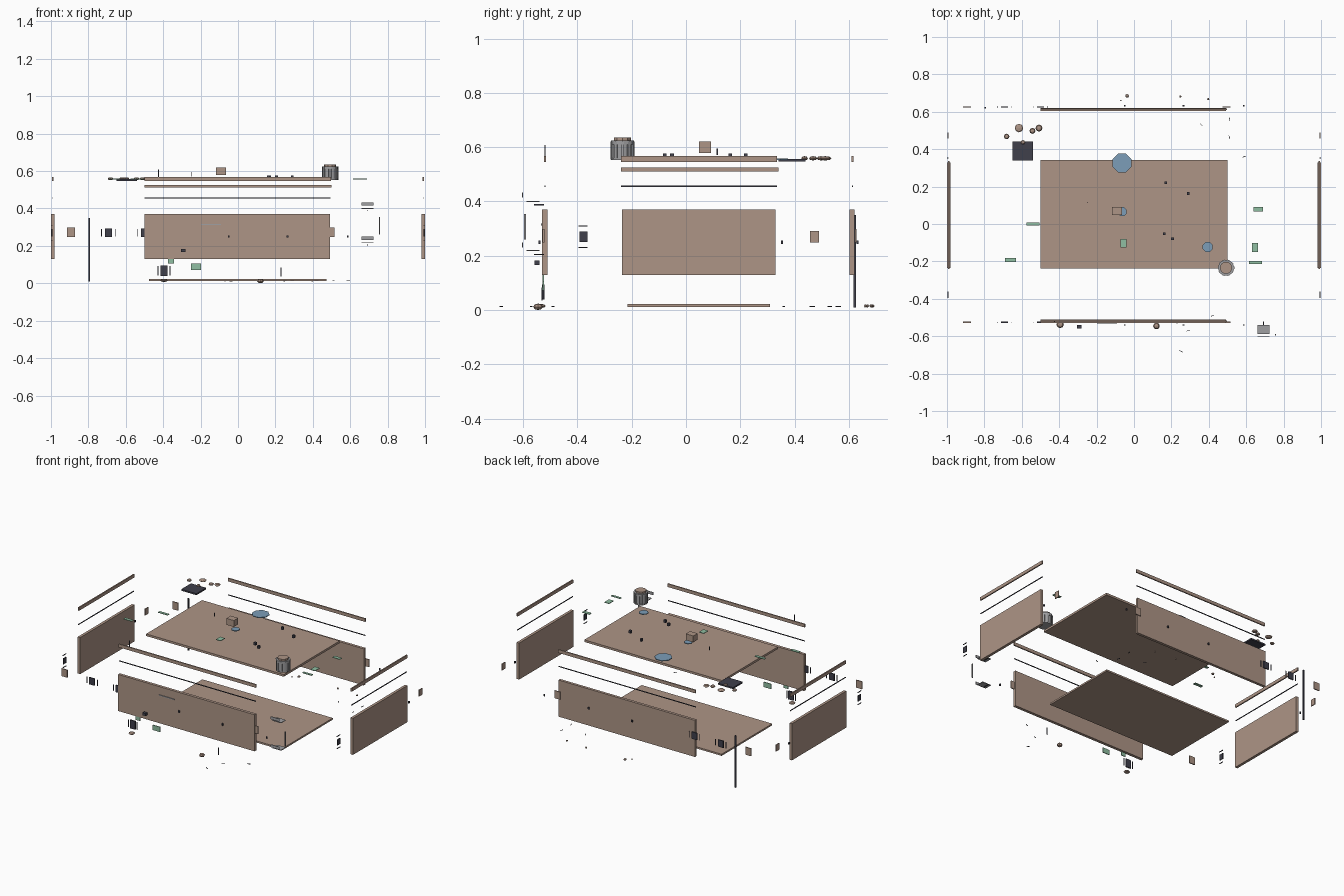
import bpy, bmesh
from mathutils import Matrix

COL = {"wood": (0.42, 0.30, 0.24), "dark": (0.05, 0.05, 0.07), "green": (0.28, 0.52, 0.36),
       "blue": (0.20, 0.34, 0.48), "grey": (0.35, 0.35, 0.36)}
mats = {}
for key, c in COL.items():
    mats[key] = bpy.data.materials.new(key)
    mats[key].diffuse_color = (*c, 1)


def finish(bm, name, col):
    me = bpy.data.meshes.new(name)
    bm.to_mesh(me)
    bm.free()
    me.materials.append(mats[col])
    ob = bpy.data.objects.new(name, me)
    bpy.context.collection.objects.link(ob)
    return ob


def box(name, x0, x1, y0, y1, z0, z1, col="wood"):
    bm = bmesh.new()
    m = Matrix.Translation(((x0 + x1) / 2, (y0 + y1) / 2, (z0 + z1) / 2)) @ Matrix.Diagonal((x1 - x0, y1 - y0, z1 - z0, 1))
    bmesh.ops.create_cube(bm, size=1, matrix=m)
    return finish(bm, name, col)


def cbox(name, c, s, col="wood"):
    return box(name, *[v for k in range(3) for v in (c[k] - s[k] / 2, c[k] + s[k] / 2)], col)


def disc(name, x, y, z0, z1, r, n, col):
    bm = bmesh.new()
    bmesh.ops.create_cone(bm, cap_ends=True, segments=n, radius1=r, radius2=r, depth=z1 - z0,
                          matrix=Matrix.Translation((x, y, (z0 + z1) / 2)) @ Matrix.Rotation(3.14159 / n, 4, 'Z'))
    return finish(bm, name, col)


def pebble(name, x, y, z, r, h, col="wood"):
    bm = bmesh.new()
    bmesh.ops.create_uvsphere(bm, u_segments=8, v_segments=4, radius=1,
                              matrix=Matrix.Translation((x, y, z)) @ Matrix.Diagonal((r, r, h, 1)))
    return finish(bm, name, col)


# Base and lid boards
box("base_board", -0.476, 0.472, -0.215, 0.31, 0.012, 0.023)
box("lid_board", -0.5, 0.5, -0.239, 0.341, 0.511, 0.525)

# Four walls, each with an upper rim and a thin trim strip
for n, y0, y1, s in (("front", -0.53, -0.511, -0.52), ("back", 0.603, 0.621, 0.613)):
    box(n + "_wall", -0.5, 0.492, y0, y1, 0.13, 0.37)
    box(n + "_rim", -0.5, 0.497, s - 0.004, s + 0.004, 0.546, 0.567)
    box(n + "_trim", -0.5, 0.495, s - 0.002, s + 0.002, 0.453, 0.458, "dark")
for n, sx in (("left", -1), ("right", 1)):
    x0, x1 = sorted((sx, sx * 0.982))
    box(n + "_wall", x0, x1, -0.235, 0.329, 0.13, 0.37)
    x = sx * 0.991
    box(n + "_rim", x - 0.004, x + 0.004, -0.24, 0.336, 0.546, 0.567)
    box(n + "_trim", x - 0.002, x + 0.002, -0.24, 0.336, 0.453, 0.458, "dark")

# Front and back fittings: wooden plates, dark plates with side strips, bolts
for n, y, yb in (("front", -0.525, -0.54), ("back", 0.626, 0.632)):
    for x in (-0.892, 0.495):
        cbox(n + "_wood_plate", (x, y, 0.273), (0.042, 0.006, 0.05))
    for x in (-0.692, -0.5):
        cbox(n + "_dark_plate", (x, y, 0.271), (0.038, 0.006, 0.046), "dark")
        for d in (-0.038, 0.038):
            cbox(n + "_plate_strip", (x + d, y, 0.271), (0.004, 0.004, 0.04), "dark")
    for x in (-0.05, 0.265, 0.587):
        cbox(n + "_bolt", (x, yb, 0.25), (0.009, 0.007, 0.013), "dark")

# Side fittings
for n, x in (("left", -0.995), ("right", 0.995)):
    cbox(n + "_wood_plate", (x, 0.473, 0.27), (0.005, 0.033, 0.043))
    cbox(n + "_dark_plate", (x, -0.377, 0.27), (0.005, 0.03, 0.038), "dark")
    for z in (0.23, 0.31):
        cbox(n + "_plate_strip", (x, -0.379, z), (0.004, 0.034, 0.004), "dark")
    cbox(n + "_bolt", (x, 0.353, 0.25), (0.007, 0.007, 0.013), "dark")

# Upright rod behind
box("rear_rod", -0.8, -0.79, 0.617, 0.626, 0.01, 0.35, "dark")

# Small block, dark slab and tub above the lid
box("small_block", -0.117, -0.063, 0.047, 0.092, 0.578, 0.62)
box("dark_slab", -0.65, -0.54, 0.34, 0.441, 0.547, 0.557, "dark")
bx, by = 0.492, -0.234
disc("tub_body", bx, by, 0.555, 0.618, 0.04, 10, "grey")
disc("tub_band", bx, by, 0.610, 0.625, 0.044, 10, "grey")
disc("tub_foot", bx, by, 0.553, 0.560, 0.044, 10, "grey")
disc("tub_lid", bx, by, 0.62, 0.636, 0.033, 10, "wood")
for k in range(5):
    ob = cbox("tub_stave", (0, 0, 0.588), (0.088, 0.012, 0.066), "grey")
    ob.location = (bx, by, 0)
    ob.rotation_euler[2] = k * 3.14159 / 5

# Blue discs, green chips and bolts over the lid
for x, y, r in ((-0.064, 0.326, 0.054), (-0.064, 0.066, 0.026), (0.394, -0.123, 0.029)):
    disc("blue_disc", x, y, 0.553, 0.558, r, 8, "blue")
for x, y, w, d in ((-0.54, 0, 0.07, 0.018), (-0.66, -0.193, 0.06, 0.02), (-0.056, -0.103, 0.034, 0.045),
                   (0.665, 0.079, 0.052, 0.023), (0.647, -0.125, 0.034, 0.048), (0.65, -0.205, 0.068, 0.016)):
    cbox("green_chip", (x, y, 0.558), (w, d, 0.004), "green")
for x, y in ((0.17, 0.22), (0.29, 0.163), (0.162, -0.052), (0.206, -0.078)):
    cbox("lid_bolt", (x, y, 0.567), (0.014, 0.014, 0.018), "dark")
cbox("lid_pin", (-0.25, 0.115, 0.583), (0.004, 0.004, 0.024), "dark")
cbox("rim_pin", (-0.425, -0.52, 0.587), (0.004, 0.004, 0.042), "dark")

# Flat pebbles beside the slab and on the floor
for x, y, r in ((-0.615, 0.513, 0.023), (-0.681, 0.468, 0.015), (-0.543, 0.498, 0.016),
                (-0.508, 0.513, 0.019), (-0.594, 0.437, 0.012)):
    pebble("upper_pebble", x, y, 0.559, r, 0.008)
pebble("floor_pebble", 0.12, -0.545, 0.012, 0.018, 0.012)
for x, y, r in ((-0.037, 0.685, 0.01), (0.248, 0.682, 0.006), (0.397, 0.668, 0.006), (-0.07, 0.66, 0.004)):
    pebble("floor_crumb", x, y, 0.015, r, 0.006)

# Thin splinters on the floor
for x, y, a in ((0.36, 0.53, -0.8), (0.51, 0.56, 1.4), (0.51, 0.465, 1.9), (0.59, 0.36, 0.3),
                (0.42, -0.49, 0.4), (0.25, -0.68, -0.5), (0.29, -0.57, 0.3)):
    ob = cbox("floor_splinter", (0, 0, 0.013), (0.02, 0.003, 0.003), "dark")
    ob.location = (x, y, 0)
    ob.rotation_euler[2] = a

# Loose parts in front of the front wall
cbox("front_lock", (-0.396, -0.526, 0.067), (0.038, 0.008, 0.055), "dark")
for x in (-0.428, -0.364):
    cbox("lock_strip", (x, -0.526, 0.067), (0.004, 0.004, 0.05), "dark")
pebble("lock_knob", -0.395, -0.537, 0.015, 0.02, 0.008)
cbox("front_green_small", (-0.357, -0.526, 0.117), (0.032, 0.005, 0.024), "green")
cbox("front_green_large", (-0.224, -0.526, 0.088), (0.053, 0.005, 0.033), "green")
cbox("front_stud", (-0.292, -0.549, 0.174), (0.024, 0.02, 0.016), "dark")
cbox("front_pin", (0.23, -0.53, 0.06), (0.004, 0.004, 0.048), "dark")
cbox("front_bar", (-0.145, -0.533, 0.315), (0.108, 0.004, 0.006), "grey")

# Exploded grey latch
for z, zh, zp in ((0.424, 0.40, 0.388), (0.24, 0.22, 0.205)):
    cbox("latch_face", (0.692, -0.603, z), (0.064, 0.004, 0.018), "grey")
    cbox("latch_shelf", (0.692, -0.563, zh), (0.064, 0.048, 0.004), "grey")
    cbox("latch_pin", (0.692, -0.541, zp), (0.004, 0.037, 0.004), "dark")
cbox("latch_side", (0.757, -0.593, 0.307), (0.005, 0.008, 0.094), "grey")
